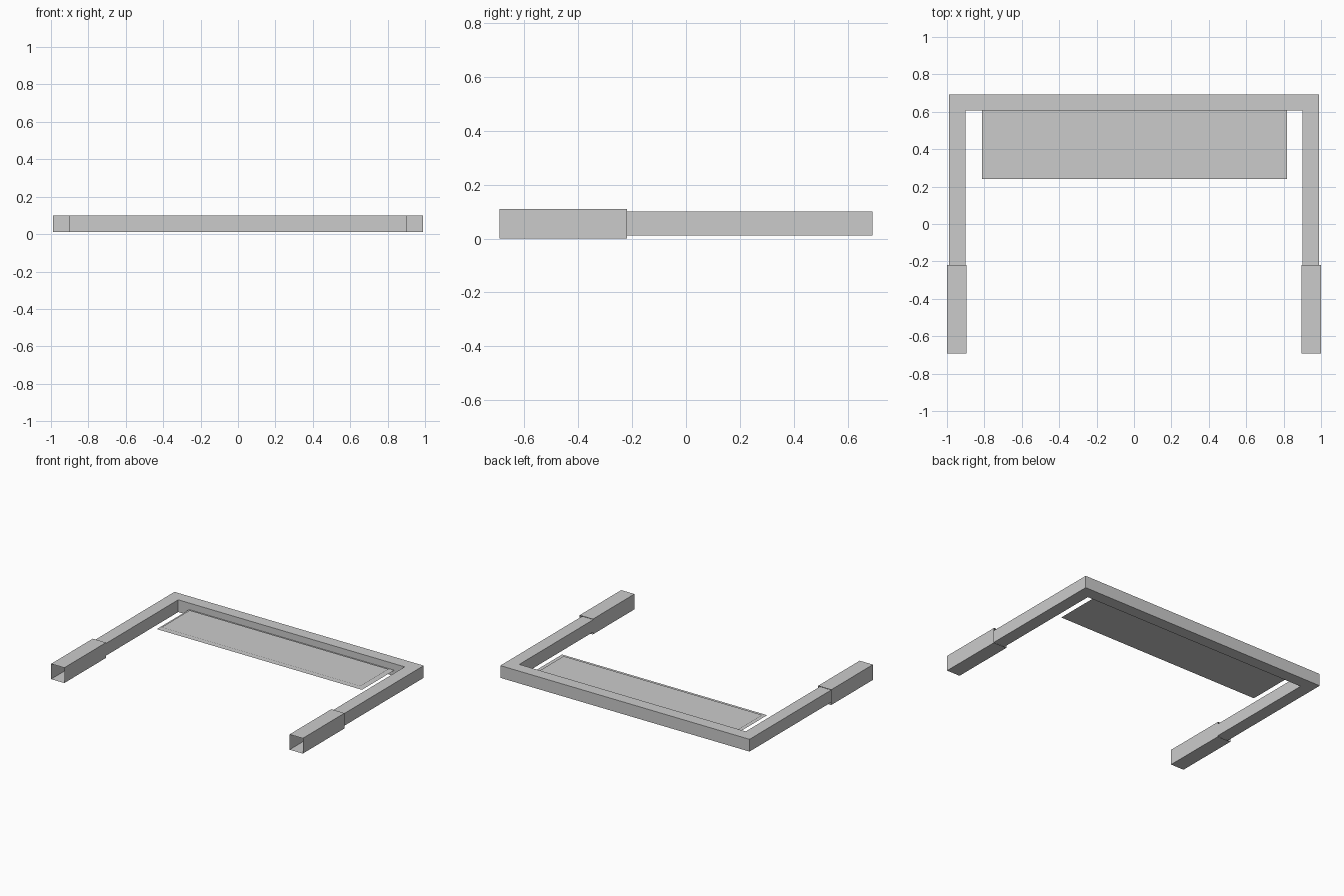
import bpy
import bmesh

if "Cube" in bpy.data.objects:
    bpy.data.objects.remove(bpy.data.objects["Cube"])


def finish(name, bm):
    mesh = bpy.data.meshes.new(name)
    bm.to_mesh(mesh)
    bm.free()
    obj = bpy.data.objects.new(name, mesh)
    bpy.context.collection.objects.link(obj)
    return obj


def prism(name, profile, offset, capped=True):
    """Extrude a closed 3D outline along offset; uncapped gives a thin open tube."""
    bm = bmesh.new()
    a = [bm.verts.new(p) for p in profile]
    b = [bm.verts.new([c + d for c, d in zip(p, offset)]) for p in profile]
    n = len(a)
    for i in range(n):
        j = (i + 1) % n
        bm.faces.new((a[i], a[j], b[j], b[i]))
    if capped:
        bm.faces.new(a[::-1])
        bm.faces.new(b)
    bmesh.ops.recalc_face_normals(bm, faces=bm.faces[:])
    return finish(name, bm)


def sheet(name, x0, x1, y0, y1, z):
    bm = bmesh.new()
    bm.faces.new([bm.verts.new(p) for p in
                  ((x0, y0, z), (x1, y0, z), (x1, y1, z), (x0, y1, z))])
    return finish(name, bm)


# U-shaped bar frame
OUT, INN, BACK, BACK_IN, END = 0.99, 0.90, 0.693, 0.607, -0.235
outline = [(-OUT, END), (-INN, END), (-INN, BACK_IN), (INN, BACK_IN),
           (INN, END), (OUT, END), (OUT, BACK), (-OUT, BACK)]
prism("frame", [(x, y, 0.012) for x, y in outline], (0, 0, 0.088))

# Thin open grip sleeves on the front ends of both arms
for side, name in ((-1, "left_grip"), (1, "right_grip")):
    xi, xo = side * 0.895, side * 1.0
    prism(name, [(xi, -0.693, 0), (xo, -0.693, 0), (xo, -0.693, 0.11),
                 (xi, -0.693, 0.11)], (0, 0.473, 0), capped=False)

# Thin tray panel with a smaller sheet on top
sheet("panel_border", -0.813, 0.817, 0.24, 0.607, 0.053)
sheet("panel_face", -0.795, 0.785, 0.268, 0.587, 0.06)
